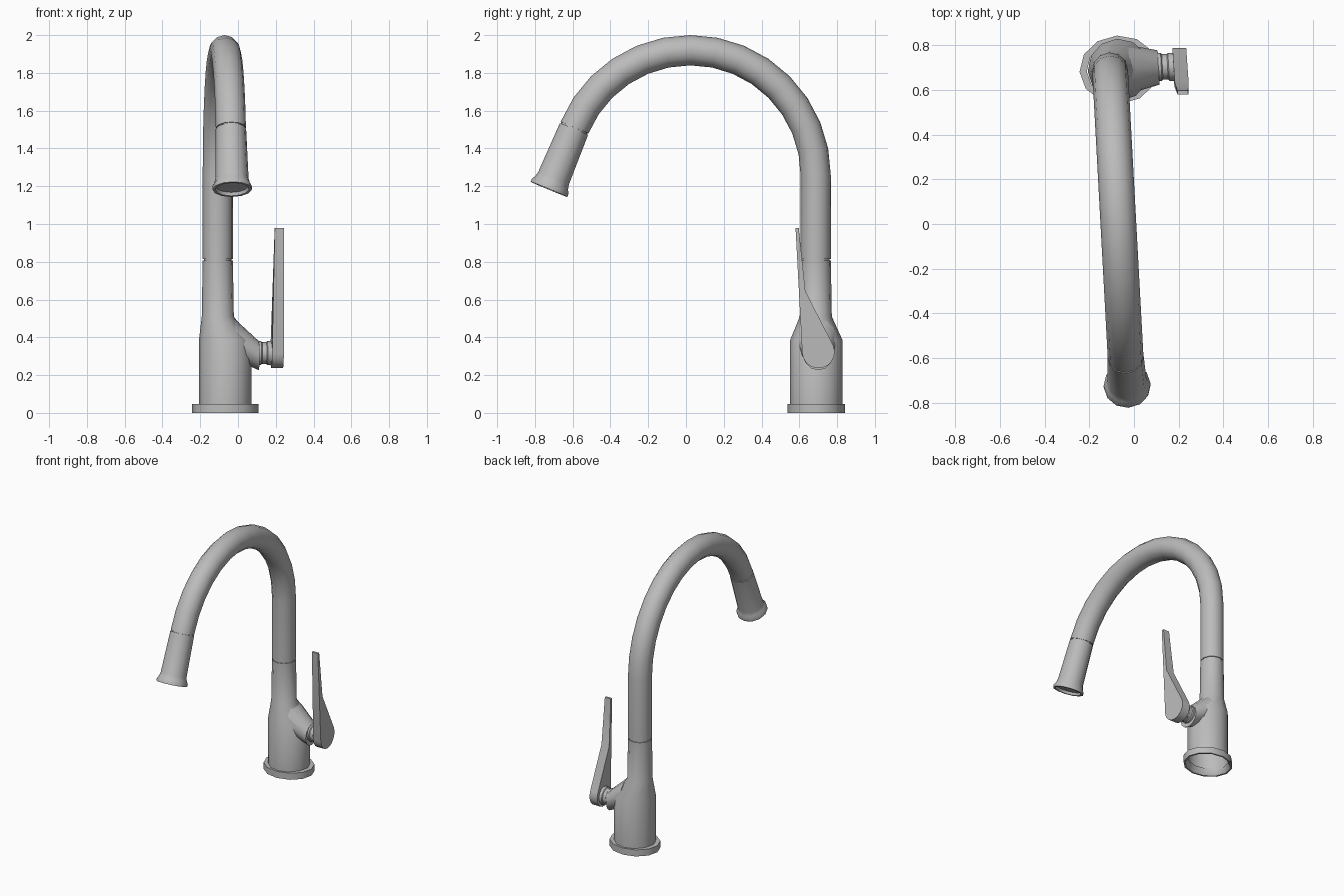
import bpy, bmesh
from math import sin, cos, pi, radians
from mathutils import Vector

cube = bpy.data.objects.get("Cube")
if cube:
    bpy.data.objects.remove(cube)

metal = bpy.data.materials.new("brushed_grey_metal")
metal.use_nodes = True
GREY = (0.5, 0.5, 0.5, 1)
metal.diffuse_color = GREY
metal.node_tree.nodes["Principled BSDF"].inputs["Base Color"].default_value = GREY

UP = Vector((0, 0, 1))
YAW = radians(3.1)
FORWARD = Vector((sin(YAW), -cos(YAW), 0))   # direction the spout reaches
SIDE = Vector((cos(YAW), sin(YAW), 0))       # direction of the lever
COLUMN = Vector((-0.107, 0.687, 0))
BODY = Vector((-0.068, 0.69, 0))
RADIUS = 0.08


def finish(name, bm, angle=40):
    bmesh.ops.recalc_face_normals(bm, faces=bm.faces)
    mesh = bpy.data.meshes.new(name)
    bm.to_mesh(mesh)
    bm.free()
    mesh.materials.append(metal)
    obj = bpy.data.objects.new(name, mesh)
    bpy.context.collection.objects.link(obj)
    bpy.ops.object.select_all(action='DESELECT')
    obj.select_set(True)
    bpy.context.view_layer.objects.active = obj
    bpy.ops.object.shade_smooth_by_angle(angle=radians(angle))
    return obj


def loft(name, stations, normal=SIDE, sides=12, caps=(False, False), stretch=1, closed=False):
    """Skin rings given as (centre, axis, radius)."""
    bm = bmesh.new()
    rings = []
    for centre, axis, r in stations:
        v = axis.normalized().cross(normal)
        rings.append([bm.verts.new(centre + normal * (r * stretch * cos(2 * pi * i / sides))
                                   + v * (r * sin(2 * pi * i / sides))) for i in range(sides)])
    pairs = list(zip(rings, rings[1:]))
    if closed:
        pairs.append((rings[-1], rings[0]))
    for a, b in pairs:
        for i in range(sides):
            j = (i + 1) % sides
            bm.faces.new((a[i], a[j], b[j], b[i]))
    for cap, ring in zip(caps, (rings[0], rings[-1])):
        if cap:
            bm.faces.new(ring)
    return finish(name, bm)


# Base flange: a hollow ring under the body
loft("base_flange", [(BODY + UP * z, UP, r) for z, r in
                     ((0, 0.153), (0.048, 0.153), (0.048, 0.125), (0.02, 0.13), (0, 0.142))],
     stretch=1.15, closed=True)

# Body with shoulder and tapered neck, open underneath
loft("body", [(c + UP * z, UP, r) for c, z, r in (
    (BODY, 0.03, 0.139), (BODY, 0.385, 0.139), (COLUMN, 0.51, 0.085),
    (COLUMN, 0.807, RADIUS), (COLUMN, 0.807, 0.074), (COLUMN, 0.816, 0.074))])

# Column and arched spout
REACH, CENTRE_Z = 0.665, 1.255


def arch(a):
    offset = FORWARD * (REACH * (1 - cos(a))) + UP * (CENTRE_Z + REACH * sin(a))
    return COLUMN + offset, FORWARD * sin(a) + UP * cos(a)


path = [(COLUMN + UP * 0.814, UP, 0.074), (COLUMN + UP * 0.814, UP, RADIUS)]
path += [(*arch(radians(11.25 * k)), RADIUS) for k in range(15)]
tip, aim = arch(radians(157.5))
path.append((tip, aim, 0.074))
loft("spout", path)

# Spray head with flared lip and recessed outlet
loft("spray_head", [(tip + aim * d, aim, r) for d, r in (
    (-0.01, 0.074), (0.007, 0.074), (0.007, 0.081), (0.29, 0.088), (0.315, 0.094),
    (0.335, 0.105), (0.353, 0.105), (0.353, 0.09), (0.335, 0.085))], caps=(False, True))

# Side outlet that slopes from the shoulder to the lever stem
ACROSS = Vector((-sin(YAW), cos(YAW), 0))
loft("valve_housing", [(Vector((x, y, z)), SIDE, r) for x, y, z, r in (
    (-0.02, 0.693, 0.392, 0.108), (0.11, 0.7, 0.303, 0.077))],
    normal=ACROSS, caps=(True, True))
loft("lever_stem", [(Vector((x, 0.703, 0.317)), SIDE, r) for x, r in (
    (0.10, 0.063), (0.122, 0.063), (0.127, 0.057), (0.15, 0.057), (0.155, 0.063), (0.18, 0.063))],
    normal=ACROSS, caps=(True, True))

# Lever: teardrop outline (y, z) extruded sideways, slimmer at the tip
outline = [(0.632, 0.645), (0.597, 0.978), (0.580, 0.978)]
outline += [(0.701 + 0.086 * cos(a), 0.322 + 0.086 * sin(a))
            for a in (radians(185 + 20 * k) for k in range(11))]
bm = bmesh.new()
layers = []
for sign in (-1, 1):
    layer = []
    for y, z in outline:
        half = 0.031 if z < 0.9 else 0.024
        x = 0.207 + max(0, z - 0.3) * 0.008 - (y - 0.7) * sin(YAW)
        layer.append(bm.verts.new((x + sign * half, y, z)))
    layers.append(layer)
    bm.faces.new(layer)
count = len(outline)
for i in range(count):
    j = (i + 1) % count
    bm.faces.new((layers[0][i], layers[0][j], layers[1][j], layers[1][i]))
lever = finish("lever_handle", bm, 30)
